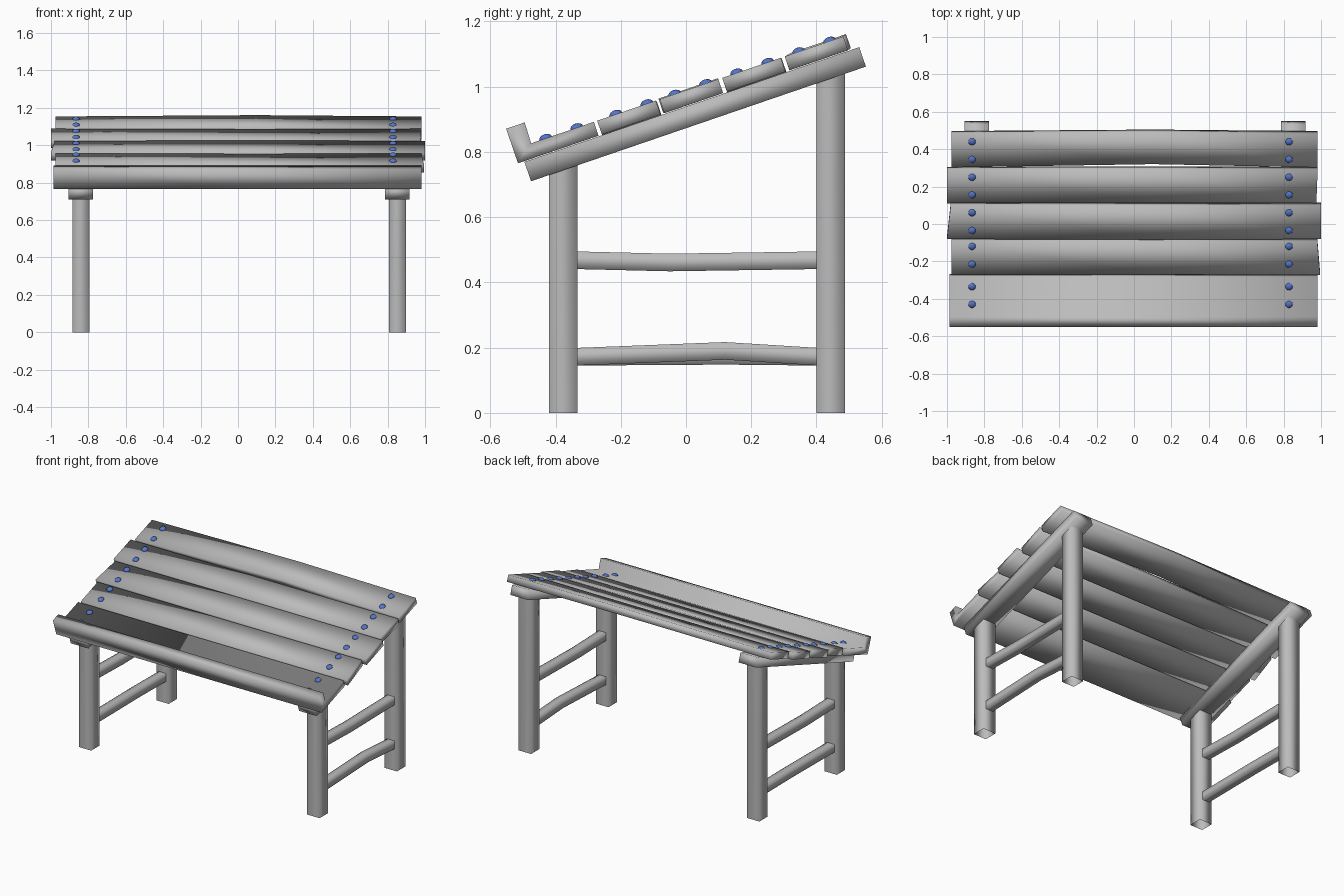
import bpy, bmesh, math
from mathutils import Vector

cube = bpy.data.objects.get("Cube")
if cube:
    bpy.data.objects.remove(cube, do_unlink=True)


def material(name, rgb):
    m = bpy.data.materials.new(name)
    m.use_nodes = True
    m.diffuse_color = (*rgb, 1)
    m.node_tree.nodes["Principled BSDF"].inputs["Base Color"].default_value = (*rgb, 1)
    return m


wood = material("grey wood", (0.5, 0.5, 0.5))
blue = material("blue stud", (0.09, 0.18, 0.6))

# The top is laid out in a sloped frame: u runs up the slope, v away from it
ANGLE = math.radians(18.9)
BASE_Y, BASE_Z = -0.515, 0.765
THICK = 0.045


def slope(x, u, v):
    c, s = math.cos(ANGLE), math.sin(ANGLE)
    return Vector((x, BASE_Y + u * c - v * s, BASE_Z + u * s + v * c))


def finish(name, bm, mat):
    bmesh.ops.recalc_face_normals(bm, faces=bm.faces)
    for f in bm.faces:
        f.smooth = True
    mesh = bpy.data.meshes.new(name)
    bm.to_mesh(mesh)
    bm.free()
    mesh.materials.append(mat)
    obj = bpy.data.objects.new(name, mesh)
    bpy.context.collection.objects.link(obj)
    return obj


def loft(name, rings, mat=wood, caps=True):
    """Skin a list of matching closed rings."""
    bm = bmesh.new()
    rows = [[bm.verts.new(p) for p in ring] for ring in rings]
    n = len(rows[0])
    for a, b in zip(rows, rows[1:]):
        for i in range(n):
            j = (i + 1) % n
            bm.faces.new((a[i], a[j], b[j], b[i]))
    if caps:
        bm.faces.new(rows[0])
        bm.faces.new(rows[-1])
    return finish(name, bm, mat)


def rect(a0, a1, b0, b1):
    return [(a0, b0), (a1, b0), (a1, b1), (a0, b1)]


# Legs, rails and rungs at both ends
for side, cx, arch in (("right", -0.84, 0.003), ("left", 0.853, 0.018)):
    for end, y0 in (("front", -0.42), ("back", 0.4)):
        foot = rect(cx - 0.046, cx + 0.046, y0, y0 + 0.088)
        top = [(x, y, BASE_Z + (y - BASE_Y) * math.tan(ANGLE) - 0.035) for x, y in foot]
        loft(f"{side}_{end}_leg", [[(x, y, 0) for x, y in foot], top], caps=False)

    rail = rect(0.02, 1.105, -0.065, -0.002)
    loft(f"{side}_rail", [[slope(x, u, v) for u, v in rail] for x in (cx - 0.067, cx + 0.064)])

    for label, z, mid_y, rise in (("upper", 0.468, -0.05, -0.007), ("lower", 0.172, 0.12, arch)):
        rings = []
        for y, dz in ((-0.34, 0), (mid_y, rise), (0.41, 0)):
            section = rect(cx - 0.027, cx + 0.027, z + dz - 0.027, z + dz + 0.027)
            rings.append([(x, y, h) for x, h in section])
        loft(f"{side}_{label}_rung", rings, caps=False)

# Bottom board with its upturned lip
lip = [(0, 0), (0.261, 0), (0.261, THICK), (0.058, THICK), (0.06, 0.112), (0, 0.112)]
loft("lip_board", [[slope(x, u, v) for u, v in lip] for x in (-0.987, 0.0, 0.98)])

# Boards: end positions at lower and upper edge, then edge and height bend midway
boards = [
    (-0.975, -0.975, 0.995, 0.98, 0.0, 0.002, -0.004),
    (-1.0, -0.98, 1.0, 1.0, -0.003, 0.0, 0.003),
    (-1.0, -1.0, 0.975, 0.982, 0.0, 0.002, -0.003),
    (-0.975, -0.975, 0.98, 0.98, 0.02, 0.01, 0.004),
]
for k, (l0, l1, r0, r1, low, high, lift) in enumerate(boards):
    u0 = 0.272 + 0.2025 * k
    u1 = u0 + 0.19
    rings = []
    for xa, xb, d0, d1, dv in ((l0, l1, 0, 0, 0), (0.1, 0.1, low, high, lift), (r0, r1, 0, 0, 0)):
        rings.append([slope(xa, u0 + d0, dv), slope(xb, u1 + d1, dv),
                      slope(xb, u1 + d1, THICK + dv), slope(xa, u0 + d0, THICK + dv)])
    loft(f"board_{k + 1}", rings)

# Two studs per board at each end
for side, x in (("right", -0.866), ("left", 0.829)):
    for i, y in enumerate((-0.43, -0.335, -0.215, -0.12, -0.035, 0.06, 0.155, 0.25, 0.345, 0.44)):
        bm = bmesh.new()
        bmesh.ops.create_uvsphere(bm, u_segments=12, v_segments=8, radius=0.02)
        obj = finish(f"{side}_stud_{i + 1}", bm, blue)
        u = (y - BASE_Y + THICK * math.sin(ANGLE)) / math.cos(ANGLE)
        obj.location = slope(x, u, THICK)
        obj.rotation_euler.x = ANGLE
        obj.scale.z = 0.65
